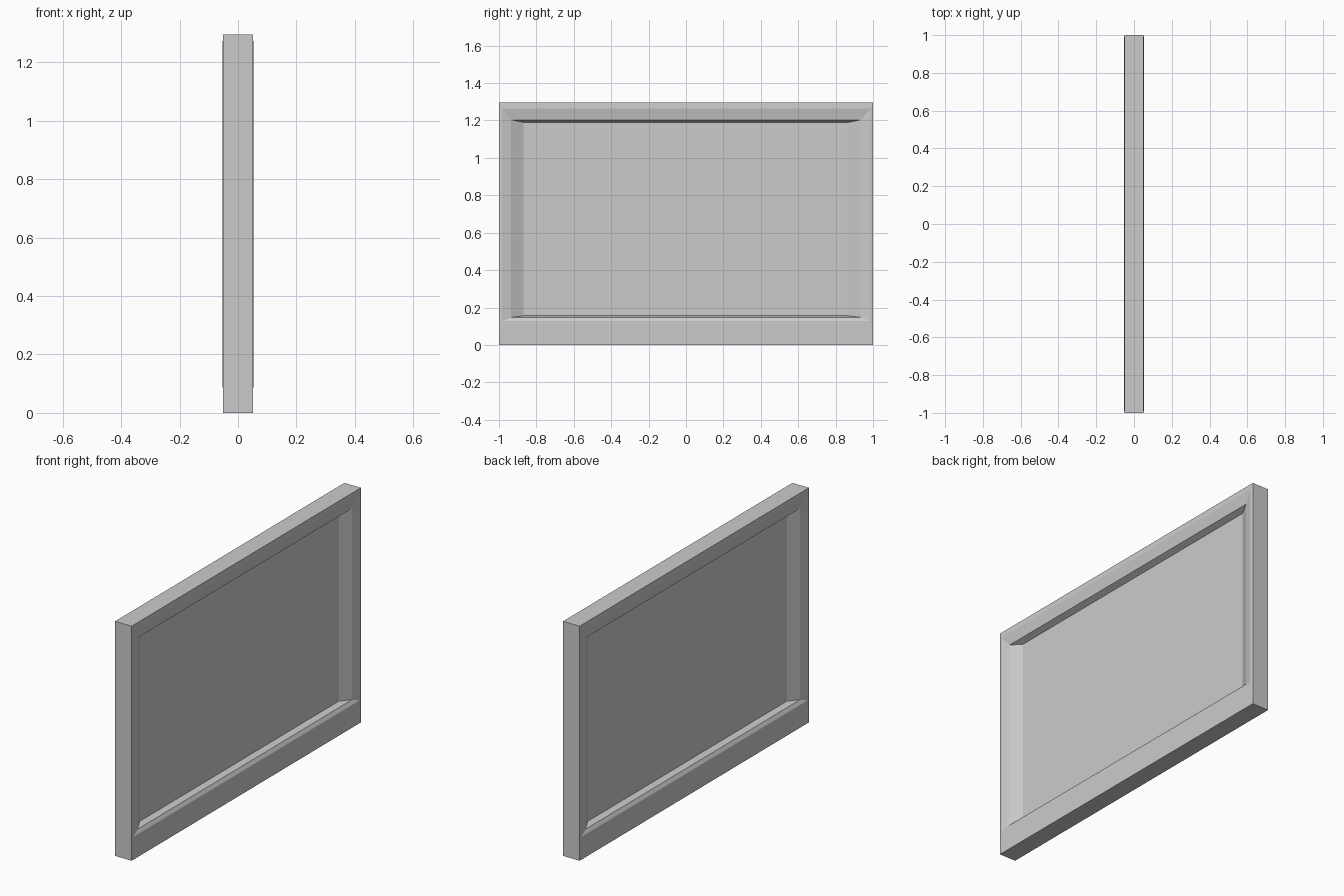
import bpy, bmesh

cube = bpy.data.objects.get("Cube")
if cube:
    bpy.data.objects.remove(cube, do_unlink=True)

# Plain grey material
grey = bpy.data.materials.new("light_grey")
grey.use_nodes = True
colour = (0.6, 0.6, 0.6, 1.0)
grey.diffuse_color = colour
grey.node_tree.nodes["Principled BSDF"].inputs["Base Color"].default_value = colour

# Moulding steps from outer edge to panel: depth, half width, bottom, top
STEPS = [
    (0.0505, 1.0, 0.0, 1.295),
    (0.053, 0.985, 0.128, 1.263),
    (0.041, 0.935, 0.147, 1.203),
    (0.008, 0.868, 0.156, 1.19),
]

bm = bmesh.new()


def ring(side, depth, half, low, high):
    corners = [(-half, low), (half, low), (half, high), (-half, high)]
    return [bm.verts.new((side * depth, y, z)) for y, z in corners]


def bridge(a, b):
    for i in range(4):
        j = (i + 1) % 4
        bm.faces.new((a[i], a[j], b[j], b[i]))


# Stepped moulding and recessed panel on both faces
outer = []
for side in (1, -1):
    rings = [ring(side, *step) for step in STEPS]
    for a, b in zip(rings, rings[1:]):
        bridge(a, b)
    bm.faces.new(rings[-1])
    outer.append(rings[0])

# Outer rim joining the two faces
bridge(*outer)
bmesh.ops.recalc_face_normals(bm, faces=bm.faces)

mesh = bpy.data.meshes.new("framed_panel")
bm.to_mesh(mesh)
bm.free()
mesh.materials.append(grey)
panel = bpy.data.objects.new("framed_panel", mesh)
bpy.context.collection.objects.link(panel)
